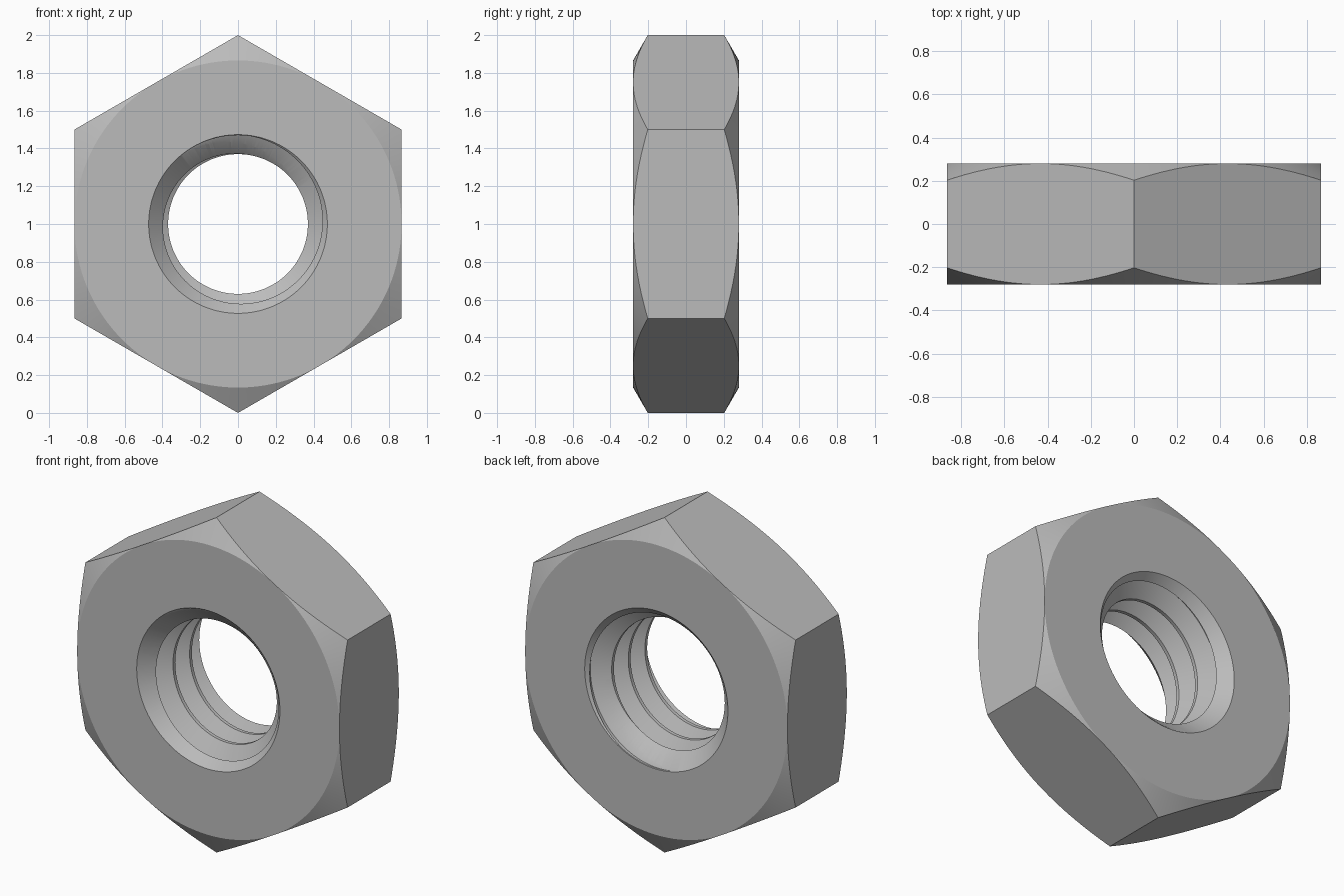
import bpy
import bmesh
from math import sin, cos, pi, radians, tan

if "Cube" in bpy.data.objects:
    bpy.data.objects.remove(bpy.data.objects["Cube"])

SEG = 144            # columns around the axis
HALF = 0.28          # half thickness
FLAT = 0.866         # centre to flat side
PITCH = 0.157
MAJOR, MINOR = 0.47, 0.37


def point(a, r, y):
    # angle a runs counter-clockwise from the top, around the y axis
    return (-r * sin(a), y, 1 + r * cos(a))


def make_object(name, bm):
    bmesh.ops.remove_doubles(bm, verts=bm.verts, dist=1e-5)
    bmesh.ops.recalc_face_normals(bm, faces=bm.faces)
    mesh = bpy.data.meshes.new(name)
    bm.to_mesh(mesh)
    bm.free()
    obj = bpy.data.objects.new(name, mesh)
    bpy.context.collection.objects.link(obj)
    return obj


def add_face(bm, corners):
    # skip corners that collapse onto each other
    keep = []
    for c in corners:
        if all(max(abs(p - q) for p, q in zip(c, k)) > 1e-5 for k in keep):
            keep.append(c)
    if len(keep) > 2:
        bm.faces.new([bm.verts.new(c) for c in keep])


def sweep(bm, profile, closed):
    # profile(a) gives (radius, y) pairs; neighbouring columns are bridged
    for i in range(SEG):
        a, b = 2 * pi * i / SEG, 2 * pi * (i + 1) / SEG
        left = [point(a, *p) for p in profile(a)]
        right = [point(b, *p) for p in profile(b)]
        n = len(left)
        for j in range(n if closed else n - 1):
            k = (j + 1) % n
            add_face(bm, (left[j], right[j], right[k], left[k]))


# Hexagonal body: chamfered corners and a countersunk bore
def body_profile(a):
    edge = FLAT / cos((a % (pi / 3)) - pi / 6)
    y_edge = HALF - (edge - FLAT) * tan(radians(30))
    rim, bore = 0.473, 0.36
    half = [(bore, HALF - rim + bore), (rim, HALF), (FLAT, HALF), (edge, y_edge)]
    return half + [(r, -y) for r, y in reversed(half)]


bm = bmesh.new()
sweep(bm, body_profile, True)
nut = make_object("hex_nut", bm)


# Right-handed thread cutter: flat roots and crests, sixty degree flanks
def thread_profile(a):
    end = 0.4
    flank = (MAJOR - MINOR) * tan(radians(30))
    shape = [(MINOR, -0.01 - flank), (MAJOR, -0.01),
             (MAJOR, 0.01), (MINOR, 0.01 + flank)]
    rows = []
    for turn in range(-3, 8):
        centre = -0.27 + PITCH * (turn - a / (2 * pi))
        for r, offset in shape:
            y = centre + offset
            rows.append((r, y) if abs(y) < end else (MINOR, end if y > 0 else -end))
    return rows


bm = bmesh.new()
sweep(bm, thread_profile, False)
bmesh.ops.remove_doubles(bm, verts=bm.verts, dist=1e-5)
bmesh.ops.holes_fill(bm, edges=[e for e in bm.edges if e.is_boundary], sides=0)
cutter = make_object("thread_cutter", bm)
cutter.hide_render = True

cut = nut.modifiers.new("thread", 'BOOLEAN')
cut.operation = 'DIFFERENCE'
cut.solver = 'EXACT'
cut.object = cutter
bpy.context.view_layer.objects.active = nut
nut.select_set(True)
bpy.ops.object.modifier_apply(modifier=cut.name)
bpy.data.objects.remove(cutter)

# Plain grey metal
grey = bpy.data.materials.new("grey_metal")
grey.use_nodes = True
colour = (0.5, 0.5, 0.5, 1)
grey.diffuse_color = colour
grey.node_tree.nodes["Principled BSDF"].inputs["Base Color"].default_value = colour
nut.data.materials.clear()
nut.data.materials.append(grey)
bpy.ops.object.shade_smooth_by_angle(angle=radians(25))
